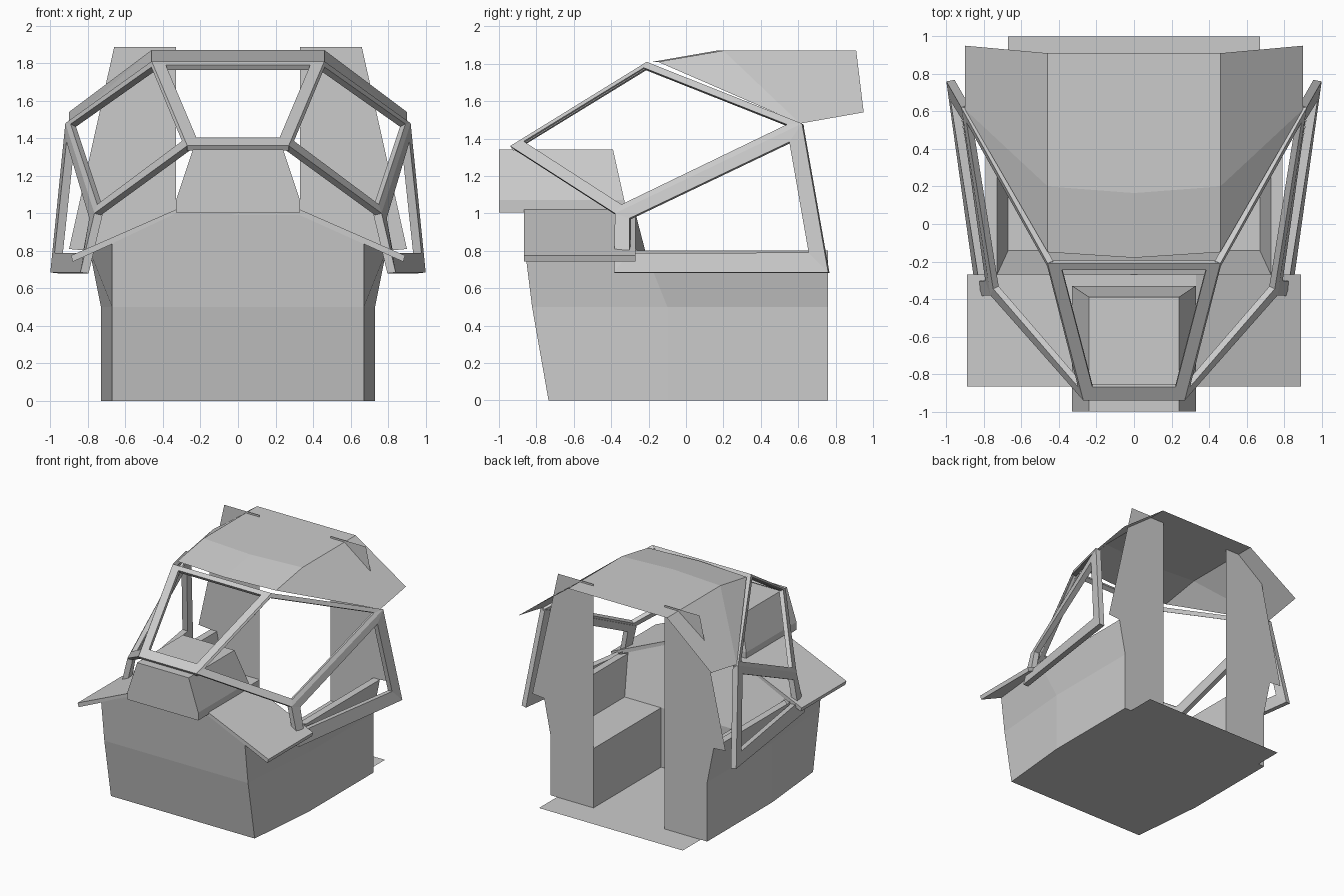
import bpy, bmesh
from mathutils import Vector

if "Cube" in bpy.data.objects:
    bpy.data.objects.remove(bpy.data.objects["Cube"])


def build(name, verts, faces, mirror=True, solid=0.0):
    """Flat-faced mesh from a few points, mirrored over x = 0."""
    me = bpy.data.meshes.new(name)
    me.from_pydata([tuple(v) for v in verts], [], faces)
    bm = bmesh.new()
    bm.from_mesh(me)
    bmesh.ops.recalc_face_normals(bm, faces=bm.faces)
    bm.to_mesh(me)
    bm.free()
    ob = bpy.data.objects.new(name, me)
    bpy.context.collection.objects.link(ob)
    if solid:
        m = ob.modifiers.new("Thickness", 'SOLIDIFY')
        m.thickness = solid
        m.offset = 0
    if mirror:
        m = ob.modifiers.new("Mirror", 'MIRROR')
        m.use_clip = True
        m.merge_threshold = 0.0005
    return ob


def extrude_y(name, profile, y0, y1, mirror=True):
    """Closed (x, z) profile extruded along y."""
    n = len(profile)
    verts = [(x, y, z) for y in (y0, y1) for x, z in profile]
    faces = [list(range(n)), list(range(n, 2 * n))]
    faces += [[i, (i + 1) % n, n + (i + 1) % n, n + i] for i in range(n)]
    return build(name, verts, faces, mirror)


def window_frame(name, pts, widths, thick, mirror=True):
    """Mitred frame: widths[i] belongs to the edge pts[i] -> pts[i+1]."""
    pts = [Vector(p) for p in pts]
    n = len(pts)
    c = sum(pts, Vector()) / n
    nrm = Vector()
    for i in range(n):
        nrm += (pts[i] - c).cross(pts[(i + 1) % n] - c)
    nrm.normalize()
    inward = nrm if nrm.dot(Vector((0, 0.1, 1.0)) - c) > 0 else -nrm
    inner = []
    for i, p in enumerate(pts):
        d0 = (p - pts[i - 1]).normalized()
        d1 = (pts[(i + 1) % n] - p).normalized()
        s = nrm.dot(d0.cross(d1))
        # intersection of the two offset edges
        inner.append(p + (d1 * widths[i - 1] - d0 * widths[i]) / s)
    rings = [pts, inner, [q + inward * thick for q in inner],
             [q + inward * thick for q in pts]]
    verts = [v for r in rings for v in r]
    faces = []
    for r in range(4):
        for i in range(n):
            j = (i + 1) % n
            k = (r + 1) % 4
            faces.append([r * n + i, r * n + j, k * n + j, k * n + i])
    return build(name, verts, faces, mirror)


# Floor plate, running out behind the body
build("floor", [(0, -.735, 0), (.67, -.735, 0), (.73, -.1, 0), (.73, .76, 0),
                (.67, .76, 0), (.67, 1, 0), (0, 1, 0)], [range(7)])

# Front wall, leaning forward
build("front_wall", [(0, -.735, 0), (.67, -.735, 0), (.67, -.823, .5), (0, -.823, .5),
                     (.67, -.865, .84), (.33, -.865, 1.0), (0, -.865, 1.0)],
      [(0, 1, 2, 3), (3, 2, 4, 5, 6)])

# Outer side wall with flared upper part, top ledge and inner lining
build("side_wall", [(.67, -.735, 0), (.73, -.1, 0), (.73, .76, 0),
                    (.67, -.823, .5), (.73, -.1, .5), (.73, .76, .5),
                    (.67, -.865, .84), (.79, -.22, .8), (.79, .76, .8),
                    (.73, -.27, .8), (.73, .76, .8),
                    (.67, -.14, .5), (.67, .76, .5)],
      [(0, 1, 4, 3), (1, 2, 5, 4), (3, 4, 7, 6), (4, 5, 8, 7),
       (7, 8, 10, 9), (9, 10, 12, 11)])

# Side consoles
build("side_console", [(.33, -.14, 0), (.33, .76, 0), (.33, .76, .5), (.33, -.14, .5),
                       (.67, .76, .5), (.67, -.14, .5)],
      [(0, 1, 2, 3), (3, 2, 4, 5)])

# Inner front panel
build("inner_panel", [(0, -.14, 0), (.33, -.14, 0), (.33, -.14, .5), (0, -.14, .5),
                      (.67, -.14, .5), (.73, -.27, .81), (.33, -.27, 1.0), (0, -.27, 1.0)],
      [(0, 1, 2, 3), (3, 2, 4, 5, 6, 7)])

# Dashboard slab with sloping wings
extrude_y("dashboard_slab", [(-.89, .775), (-.33, 1.02), (.33, 1.02), (.89, .775),
                             (.88, .742), (.33, .99), (-.33, .99), (-.88, .742)],
          -.865, -.27, mirror=False)

# Instrument hood
hx = [(.33, -.33, 1.005), (.33, -.33, 1.07), (.24, -.39, 1.34)]
ring = [(s * x, yy, z) for x, y, z in hx for s, yy in ((-1, -1), (1, -1), (1, y), (-1, y))]
build("instrument_hood", ring,
      [(0, 1, 2, 3), (8, 9, 10, 11)] +
      [(k + i, k + (i + 1) % 4, k + 4 + (i + 1) % 4, k + 4 + i)
       for k in (0, 4) for i in range(4)], mirror=False)

# Rear wall sheets either side of the doorway
build("rear_wall", [(x, .76, z) for x, z in
                    ((.33, 0), (.73, 0), (.73, .5), (.79, .8), (.9, .81),
                     (.66, 1.885), (.33, 1.885))], [range(7)])

# Roof sheet
build("roof", [(0, -.18, 1.81), (.46, -.15, 1.81), (0, .165, 1.87), (.46, .2, 1.87),
               (0, .91, 1.87), (.46, .91, 1.87), (.9, .95, 1.54), (.9, .61, 1.48)],
      [(0, 1, 3, 2), (2, 3, 5, 4), (1, 7, 3), (3, 7, 6, 5)])

# Window frames
A, B = (.46, -.21, 1.81), (.27, -.94, 1.36)
C, D = (.765, -.38, 1.0), (.92, .62, 1.48)
E, F = (1.0, .76, .685), (.84, -.385, .685)
flip = lambda p: (-p[0], p[1], p[2])
window_frame("windshield_frame", [flip(A), A, B, flip(B)],
             [.04, .065, .085, .065], .03, mirror=False)
window_frame("upper_side_frame", [A, B, C, D], [.02, .06, .035, .035], .035)
window_frame("lower_side_frame", [C, D, E, F], [.06, .085, .105, .08], .045)
